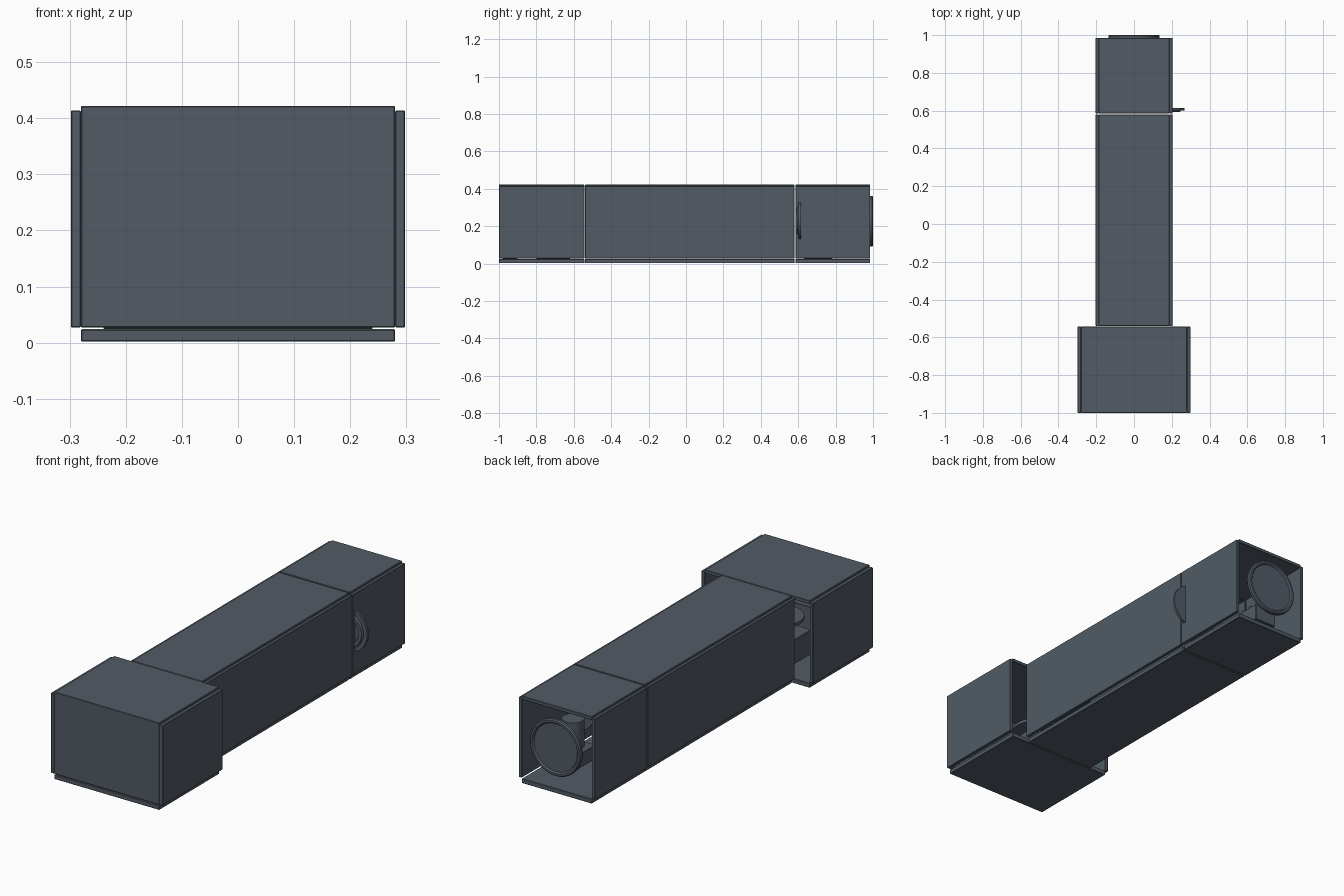
import bpy, bmesh, math
from mathutils import Matrix

if "Cube" in bpy.data.objects:
    bpy.data.objects.remove(bpy.data.objects["Cube"])

hull = bpy.data.materials.new("slate_grey")
hull.diffuse_color = (0.085, 0.105, 0.13, 1)
hull.use_nodes = True
hull.node_tree.nodes["Principled BSDF"].inputs["Base Color"].default_value = hull.diffuse_color


def finish(name, bm, bevel=0.0):
    me = bpy.data.meshes.new(name)
    bm.to_mesh(me)
    bm.free()
    me.materials.append(hull)
    ob = bpy.data.objects.new(name, me)
    bpy.context.collection.objects.link(ob)
    if bevel:
        m = ob.modifiers.new("bevel", 'BEVEL')
        m.width, m.segments, m.limit_method = bevel, 1, 'ANGLE'
    return ob


def box(name, x, y, z, bevel=0.002):
    """Box from (min, max) pairs."""
    bm = bmesh.new()
    size = [b - a for a, b in (x, y, z)]
    mid = [(a + b) / 2 for a, b in (x, y, z)]
    bmesh.ops.create_cube(bm, size=1, matrix=Matrix.Translation(mid) @ Matrix.Diagonal((*size, 1)))
    return finish(name, bm, bevel)


def lathe(name, profile, centre, axis='Z', steps=40):
    """Closed solid spun from (radius, height) points that start and end on the axis."""
    bm = bmesh.new()
    vs = [bm.verts.new((r, 0, h)) for r, h in profile]
    es = [bm.edges.new(p) for p in zip(vs, vs[1:])]
    bmesh.ops.spin(bm, geom=vs + es, cent=(0, 0, 0), axis=(0, 0, 1),
                   angle=math.tau, steps=steps, use_merge=False)
    bmesh.ops.remove_doubles(bm, verts=bm.verts, dist=1e-5)
    bmesh.ops.recalc_face_normals(bm, faces=bm.faces)
    rot = Matrix.Rotation(-math.pi / 2, 4, 'X') if axis == 'Y' else Matrix()
    bm.transform(Matrix.Translation(centre) @ rot)
    for f in bm.faces:
        f.smooth = True
    for e in bm.edges:
        e.smooth = len(e.link_faces) == 2 and e.calc_face_angle() < math.radians(30)
    return finish(name, bm)


def cylinder(name, r, z0, z1, x, y, steps=32):
    return lathe(name, [(0, z0), (r, z0), (r, z1), (0, z1)], (x, y, 0), steps=steps)


def shell(name, half, wall, y):
    """Open-ended tube of four panels: two walls, floor and ceiling."""
    inner = half - wall
    for side, s in (("left", -1), ("right", 1)):
        box(f"{name}_{side}_wall", sorted((s * inner, s * half)), y, (0.027, 0.414))
    box(f"{name}_floor", (-inner, inner), y, (0.002, 0.024))
    box(f"{name}_ceiling", (-inner, inner), y, (0.405, 0.422))


# Three hull modules
shell("front_room", 0.298, 0.018, (-1.0, -0.543))
shell("corridor", 0.203, 0.016, (-0.54, 0.58))
shell("rear_room", 0.203, 0.016, (0.585, 0.985))
box("front_panel", (-0.28, 0.28), (-1.0, -0.982), (0.027, 0.414))

# Round rear hatch with a raised rim
lathe("rear_hatch", [(0, -0.012), (0.128, -0.012), (0.136, -0.006), (0.136, 0.006),
                     (0.131, 0.012), (0.121, 0.012), (0.115, 0.005), (0, 0.005)],
      (0, 0.988, 0.226), 'Y', 48)

# Round door slid aside through the right wall, stepped on its front face
lathe("sliding_door", [(0, -0.004), (0.062, -0.004), (0.066, -0.012), (0.082, -0.012),
                       (0.086, -0.003), (0.106, -0.003), (0.106, 0.009), (0, 0.009)],
      (0.162, 0.605, 0.23), 'Y', 48)

# Rear room fittings: counter with canisters, tank on a low base
box("counter", (-0.185, -0.07), (0.63, 0.80), (0.17, 0.25))
for i, y in enumerate((0.66, 0.71, 0.76)):
    cylinder(f"canister_{i}", 0.014, 0.25, 0.29, -0.12, y, 16)
box("tank_base", (0.04, 0.185), (0.63, 0.78), (0.024, 0.09))
cylinder("tank", 0.05, 0.09, 0.22, 0.12, 0.69)

# Front room fittings: round table on a base, console at the front
box("table_base", (-0.11, 0.11), (-0.80, -0.62), (0.024, 0.14))
cylinder("table_stem", 0.03, 0.14, 0.2, 0, -0.71)
cylinder("table_top", 0.11, 0.2, 0.215, 0, -0.71)
box("console", (-0.24, 0.24), (-0.98, -0.90), (0.024, 0.19))
